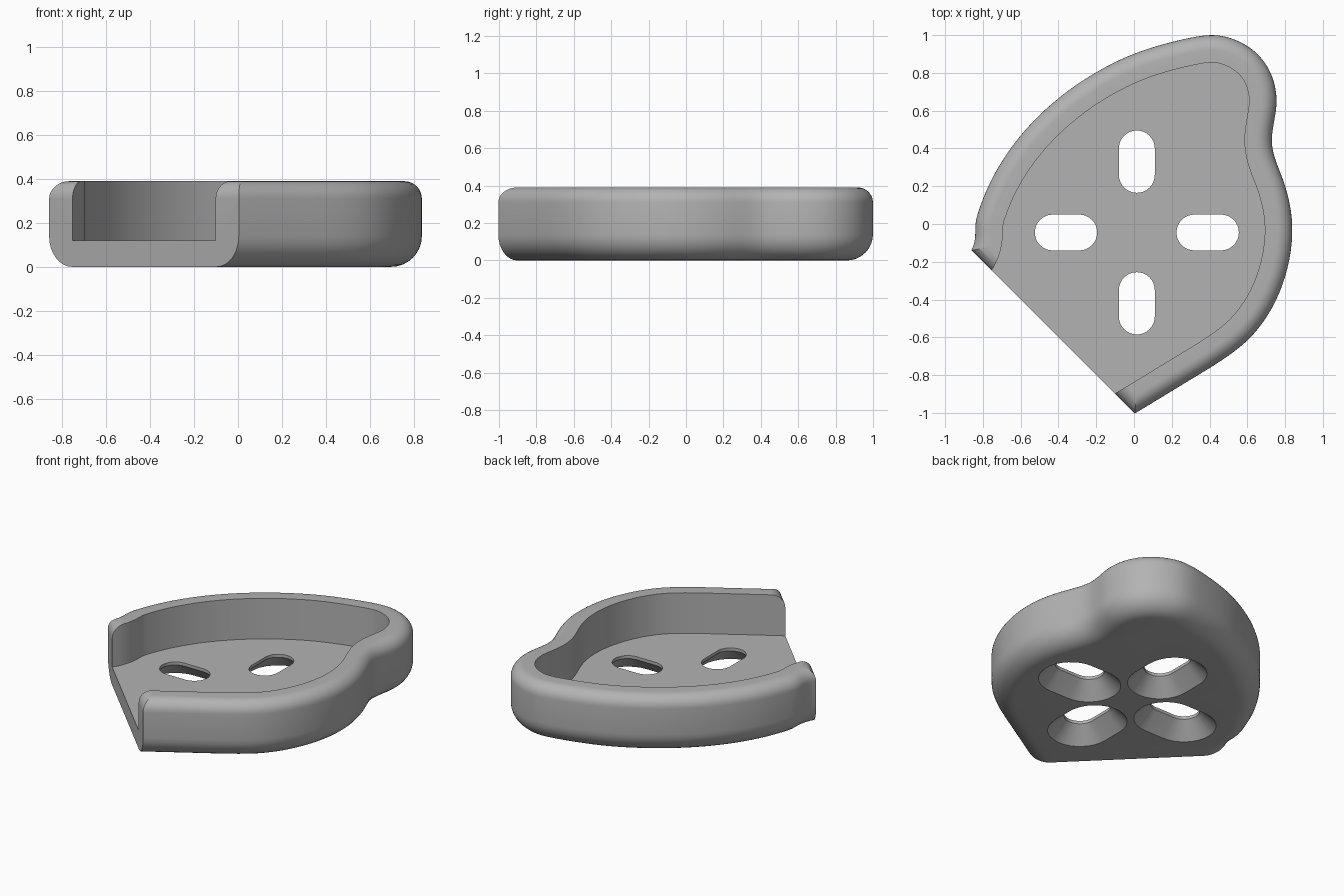
import bpy, bmesh, math
from mathutils import Vector

if "Cube" in bpy.data.objects:
    bpy.data.objects.remove(bpy.data.objects["Cube"], do_unlink=True)

HEIGHT, FLOOR, WALL = 0.39, 0.12, 0.145
LOW_R, TOP_R, STEPS = 0.14, 0.08, 8

grey = bpy.data.materials.new("plain grey")
grey.use_nodes = True
colour = (0.45, 0.45, 0.45, 1)
grey.diffuse_color = colour
grey.node_tree.nodes["Principled BSDF"].inputs["Base Color"].default_value = colour

# Outer wall path, running past the open side at both ends
path = [Vector(p) for p in [
    (-.3, -1.185), (-.15, -1.095), (0, -1.006), (.15, -.915), (.3, -.823), (.5, -.70),
    (.66, -.56), (.79, -.33), (.845, -.05), (.81, .18), (.75, .33), (.726, .44),
    (.745, .56), (.757, .66), (.732, .79), (.65, .91), (.53, .98), (.42, 1.002),
    (.3, .987), (.1, .937), (-.1, .86), (-.35, .71), (-.58, .5), (-.74, .27),
    (-.82, .08), (-.84, 0), (-.84, -.07), (-.858, -.14), (-.92, -.235), (-1, -.33)]]


def smooth_path(pts, n=6):
    """Catmull-Rom samples with a light relaxation."""
    ext = [2 * pts[0] - pts[1]] + pts + [2 * pts[-1] - pts[-2]]
    out = []
    for a, b, c, d in zip(ext, ext[1:], ext[2:], ext[3:]):
        for i in range(n):
            t = i / n
            out.append(0.5 * (2 * b + (c - a) * t + (2 * a - 5 * b + 4 * c - d) * t ** 2
                              + (3 * b - a - 3 * c + d) * t ** 3))
    out.append(pts[-1])
    for _ in range(10):
        out = [out[0]] + [(p + 2 * q + r) / 4 for p, q, r in zip(out, out[1:], out[2:])] + [out[-1]]
    return out


def inset(pts, dist):
    res = []
    for i, p in enumerate(pts):
        t = (pts[min(i + 1, len(pts) - 1)] - pts[max(i - 1, 0)]).normalized()
        res.append(p + dist * Vector((-t.y, t.x)))
    return res


def loft(name, rings):
    """Closed solid from stacked rings of 3D points."""
    bm = bmesh.new()
    rows = [[bm.verts.new(p) for p in ring] for ring in rings]
    n = len(rows[0])
    for lo, hi in zip(rows, rows[1:]):
        for i in range(n):
            j = (i + 1) % n
            bm.faces.new((lo[i], lo[j], hi[j], hi[i]))
    bm.faces.new(rows[0][::-1])
    bm.faces.new(rows[-1])
    bmesh.ops.recalc_face_normals(bm, faces=bm.faces)
    mesh = bpy.data.meshes.new(name)
    bm.to_mesh(mesh)
    bm.free()
    obj = bpy.data.objects.new(name, mesh)
    bpy.context.collection.objects.link(obj)
    return obj


def cut(obj, cutter, operation):
    cutter.hide_render = True
    mod = obj.modifiers.new("cut", 'BOOLEAN')
    mod.operation, mod.object, mod.solver = operation, cutter, 'EXACT'
    bpy.context.view_layer.objects.active = obj
    bpy.ops.object.modifier_apply(modifier=mod.name)
    bpy.data.objects.remove(cutter, do_unlink=True)


# Tray: rounded outer wall, flat rim, sunken floor
outline = smooth_path(path)
quarter = [i / STEPS * math.pi / 2 for i in range(STEPS + 1)]
levels = [(LOW_R * (1 - math.sin(a)), LOW_R * (1 - math.cos(a))) for a in quarter]
levels += [(TOP_R * (1 - math.cos(a)), HEIGHT - TOP_R * (1 - math.sin(a))) for a in quarter]
levels += [(WALL, HEIGHT), (WALL, FLOOR)]
tray = loft("tray", [[(*p, z) for p in inset(outline, d)] for d, z in levels])
tray.data.materials.append(grey)

# Open side: keep what lies behind a diagonal plane with a rounded top edge
inward = Vector((1, 1, 0)).normalized()
along = Vector((1, -1, 0)).normalized()
section = [(0, -.2)]
section += [(TOP_R * (1 - math.cos(a)), HEIGHT + .0005 - TOP_R * (1 - math.sin(a))) for a in quarter]
section += [(.2, .6), (4, .6), (4, -.2)]
start = Vector((-.5, -.5, 0))
keep = loft("open_side_cutter", [
    [start + s * inward + side * along + Vector((0, 0, z)) for s, z in section]
    for side in (-3, 3)])
cut(tray, keep, 'INTERSECT')


# Four slots, flared toward the underside
def stadium(centre, axis, radius, z, half=0.07, n=16):
    side = Vector((-axis.y, axis.x))
    ring = []
    for k in range(2 * n + 2):
        end = 1 if k <= n else -1
        a = -math.pi / 2 + math.pi * (k if k <= n else k - 1) / n
        p = centre + axis * (end * half + radius * math.cos(a)) + side * radius * math.sin(a)
        ring.append((*p, z))
    return ring


for turn in range(4):
    a = turn * math.pi / 2
    axis = Vector((math.cos(a), math.sin(a)))
    centre = Vector((.015, -.045)) + .375 * axis
    slot = loft("slot_cutter", [stadium(centre, axis, r, z) for r, z in
                                [(.215, -.02), (.095, .1), (.095, .25)]])
    cut(tray, slot, 'DIFFERENCE')

# Smooth shading with crisp edges
bpy.ops.object.select_all(action='DESELECT')
tray.select_set(True)
bpy.context.view_layer.objects.active = tray
bpy.ops.object.shade_smooth_by_angle(angle=math.radians(30))
